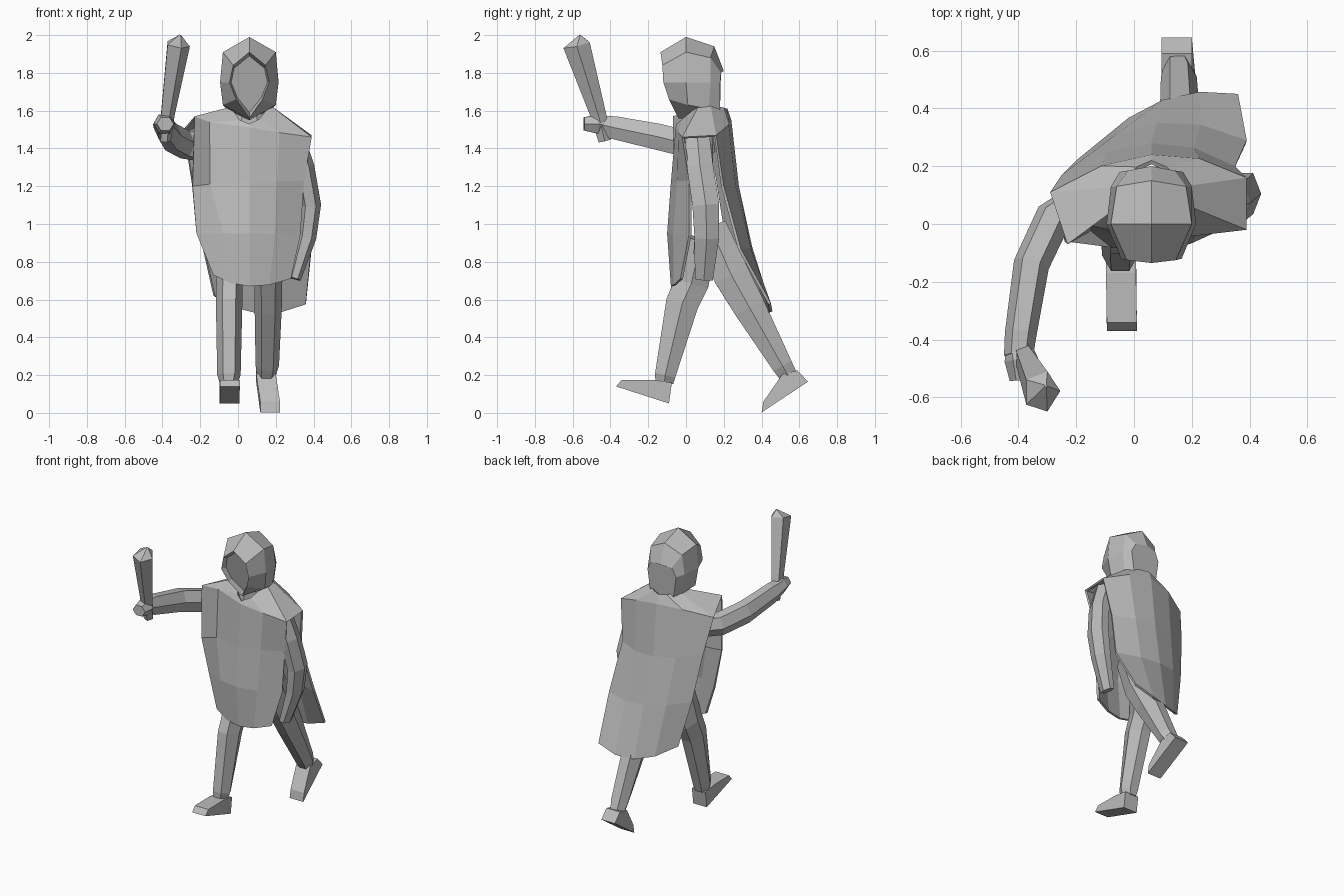
import bpy
import bmesh
import math
from mathutils import Vector

old = bpy.data.objects.get("Cube")
if old:
    bpy.data.objects.remove(old, do_unlink=True)

# Single plain grey for the whole figure
grey = bpy.data.materials.new("plain_grey")
grey.use_nodes = True
colour = (0.5, 0.5, 0.5, 1)
grey.diffuse_color = colour
grey.node_tree.nodes["Principled BSDF"].inputs["Base Color"].default_value = colour


def finish(name, bm):
    """Turn a bmesh into a flat shaded object."""
    bmesh.ops.recalc_face_normals(bm, faces=bm.faces)
    mesh = bpy.data.meshes.new(name)
    bm.to_mesh(mesh)
    bm.free()
    mesh.materials.append(grey)
    obj = bpy.data.objects.new(name, mesh)
    bpy.context.collection.objects.link(obj)
    return obj


def add_row(bm, points):
    return [bm.verts.new(p) for p in points]


def bridge(bm, first, second, closed):
    """Join two equally long rows of vertices with quads."""
    count = len(first)
    for i in range(count if closed else count - 1):
        j = (i + 1) % count
        bm.faces.new((first[i], first[j], second[j], second[i]))


def limb(name, stations, sides=6):
    """Loft rings along a path; each station is position, width, depth."""
    bm = bmesh.new()
    places = [Vector(s[0]) for s in stations]
    rings = []
    for i, (_, width, depth) in enumerate(stations):
        before, after = max(i - 1, 0), min(i + 1, len(places) - 1)
        along = (places[after] - places[before]).normalized()
        across = Vector((1, 0, 0))
        across = (across - along * across.dot(along)).normalized()
        up = along.cross(across)
        ring = []
        for k in range(sides):
            angle = math.tau * k / sides
            ring.append(places[i] + across * width * math.cos(angle)
                        + up * depth * math.sin(angle))
        rings.append(add_row(bm, ring))
    for first, second in zip(rings, rings[1:]):
        bridge(bm, first, second, True)
    bm.faces.new(rings[0])
    bm.faces.new(rings[-1])
    return finish(name, bm)


def foot(name, profile, heel_x, toe_x, half):
    """Extrude a side profile sideways, listed toe to heel and back."""
    bm = bmesh.new()
    centres = (toe_x, heel_x, heel_x, heel_x, toe_x)
    sides = []
    for sign in (-1, 1):
        sides.append(add_row(bm, [(c + sign * half, y, z)
                                  for c, (y, z) in zip(centres, profile)]))
    bridge(bm, *sides, True)
    for side in sides:
        bm.faces.new(side)
    return finish(name, bm)


def curve_row(start, middle, end, crease, count=5):
    """Points on a parabola through three places, creased near the start."""
    a, b, c = Vector(start), Vector(middle), Vector(end)
    points = []
    for i in range(count):
        t = i / (count - 1)
        points.append(a * (1 - t) * (1 - 2 * t) + b * 4 * t * (1 - t)
                      + c * t * (2 * t - 1))
    points[1] += Vector(crease)
    return points


# Hood: mirrored half rings from the recessed face to the back
centre = 0.06
hood_rings = [
    [(0, -.1, 1.89), (.08, -.09, 1.825), (.096, -.08, 1.75), (.064, -.06, 1.67), (0, -.02, 1.59)],
    [(0, -.135, 1.91), (.085, -.125, 1.84), (.105, -.12, 1.75), (.07, -.09, 1.66), (0, -.04, 1.56)],
    [(0, 0, 1.99), (.14, 0, 1.91), (.155, 0, 1.75), (.14, .01, 1.63), (0, .02, 1.55)],
    [(0, .15, 1.94), (.12, .13, 1.88), (.14, .13, 1.75), (.12, .12, 1.61), (0, .14, 1.55)],
    [(0, .2, 1.81), (.08, .185, 1.8), (.11, .18, 1.74), (.09, .18, 1.6), (0, .19, 1.56)],
]
bm = bmesh.new()
loops = []
for half in hood_rings:
    mirrored = [(-x, y, z) for x, y, z in half[-2:0:-1]]
    loops.append(add_row(bm, [(centre + x, y, z) for x, y, z in half + mirrored]))
for first, second in zip(loops, loops[1:]):
    bridge(bm, first, second, True)
bm.faces.new(loops[0])
bm.faces.new(loops[-1])
finish("hood", bm)

# Poncho: front and back panels hang from a closed shoulder yoke;
# the raised arm pushes the right front edge forward
flat = (0, 0, 0)
front_rows = [
    ((-.04, .07, 1.62), (.06, -.05, 1.53), (.17, .07, 1.63), flat),
    ((-.23, -.07, 1.57), (.06, -.055, 1.51), (.39, -.02, 1.46), (-.06, .06, 0)),
    ((-.24, -.06, 1.2), (.06, -.08, 1.22), (.35, .015, 1.23), (-.06, .06, 0)),
    ((-.22, -.01, .95), (.06, -.1, .95), (.33, .015, .94), flat),
    ((-.13, -.05, .73), (.06, -.08, .67), (.28, -.03, .71), flat),
]
back_rows = [
    ((-.04, .13, 1.62), (.06, .22, 1.61), (.17, .13, 1.63), flat),
    ((-.29, .11, 1.5), (.06, .24, 1.55), (.39, .16, 1.47), flat),
    ((-.25, .17, 1.25), (.06, .28, 1.2), (.35, .2, 1.2), flat),
    ((-.2, .22, .93), (.08, .35, .88), (.39, .29, .87), flat),
    ((-.13, .27, .62), (.1, .43, .53), (.36, .45, .58), flat),
]
bm = bmesh.new()
panels = []
for rows in (front_rows, back_rows):
    panel = [add_row(bm, curve_row(*row)) for row in rows]
    for first, second in zip(panel, panel[1:]):
        bridge(bm, first, second, False)
    panels.append(panel)
front, back = panels
for end in (0, -1):
    bm.faces.new((front[0][end], front[1][end], back[1][end], back[0][end]))
poncho = finish("poncho", bm)
cloth = poncho.modifiers.new("cloth_thickness", "SOLIDIFY")
cloth.thickness = 0.015

# Torso and hips under the cloth
limb("torso", [((.06, .1, .84), .13, .07), ((.06, .1, 1.1), .11, .05),
               ((.06, .1, 1.42), .15, .05), ((.06, .1, 1.6), .06, .05)])

# Arms: one hanging, one raised forward
limb("left_arm", [((.29, .06, 1.46), .06, .075), ((.35, .075, 1.3), .055, .08),
                  ((.385, .105, 1.1), .055, .082), ((.365, .11, .93), .05, .075),
                  ((.3, .095, .71), .033, .055)])
limb("right_arm", [((-.15, .1, 1.4), .065, .08), ((-.28, .02, 1.42), .065, .08),
                   ((-.355, -.14, 1.46), .062, .08), ((-.392, -.38, 1.51), .055, .07),
                   ((-.4, -.46, 1.53), .05, .05)])
limb("right_hand", [((-.4, -.42, 1.52), .045, .05), ((-.39, -.47, 1.53), .058, .058),
                    ((-.385, -.54, 1.53), .045, .04)])

# Club held upright
limb("club", [((-.385, -.43, 1.44), .03, .035), ((-.375, -.465, 1.58), .04, .044),
              ((-.32, -.58, 1.95), .066, .075), ((-.305, -.56, 2), .005, .005)], sides=5)

# Legs in mid stride
limb("right_leg", [((-.01, .08, .92), .08, .1), ((-.045, .03, .69), .07, .105),
                   ((-.047, -.02, .58), .07, .1), ((-.048, -.11, .2), .062, .063),
                   ((-.05, -.115, .16), .048, .055)])
limb("left_leg", [((.14, .13, .98), .08, .1), ((.16, .24, .73), .075, .11),
                  ((.16, .335, .56), .072, .098), ((.155, .51, .25), .062, .063),
                  ((.15, .54, .2), .05, .055)])

# Feet: front heel planted, back toe pushing off
foot("right_foot", [(-.37, .14), (-.09, .05), (-.075, .16), (-.17, .175), (-.34, .175)],
     -.045, -.042, .052)
foot("left_foot", [(.4, .002), (.645, .165), (.59, .225), (.51, .205), (.41, .06)],
     .148, .17, .052)
